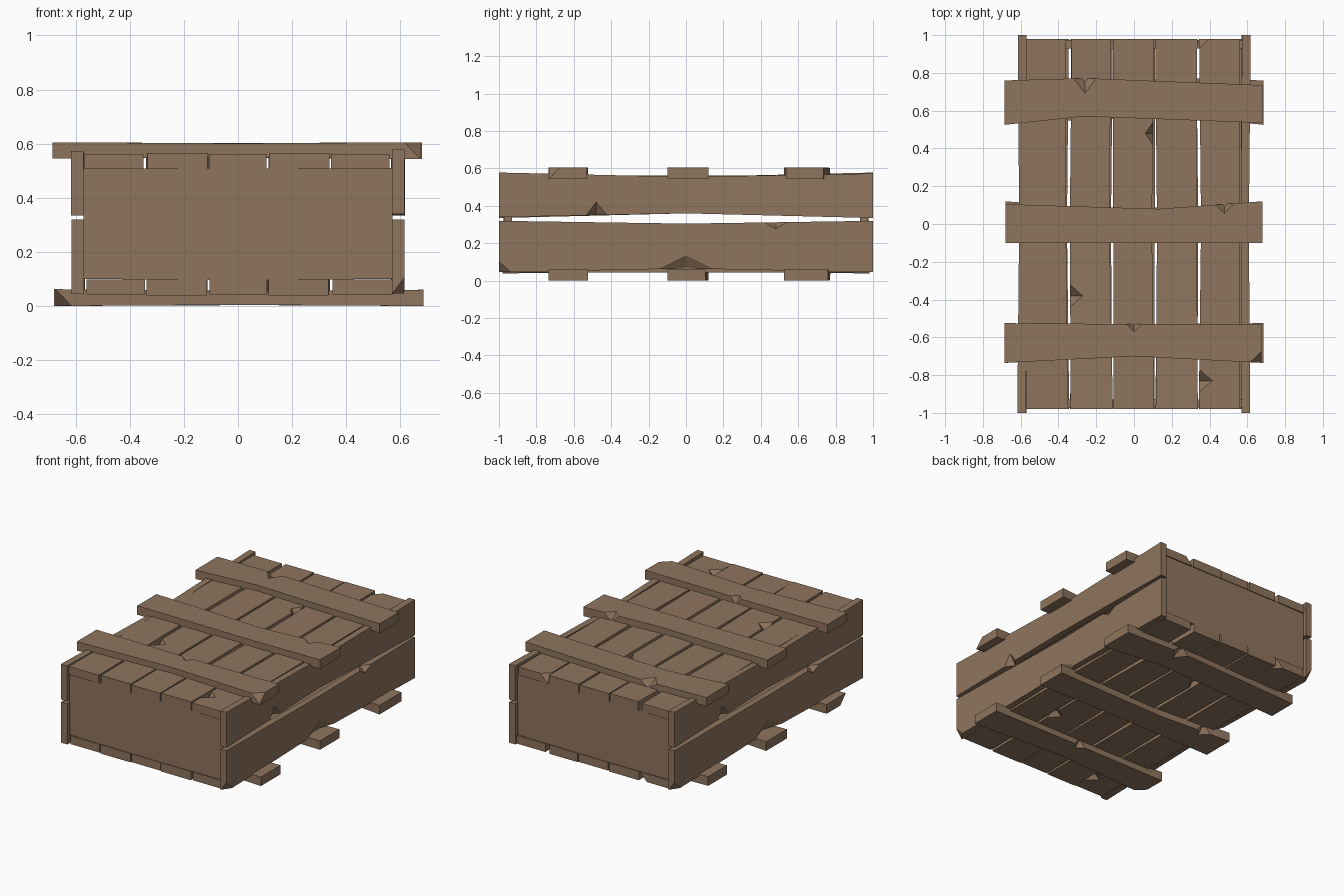
import bpy, bmesh
from mathutils import Vector

if "Cube" in bpy.data.objects:
    bpy.data.objects.remove(bpy.data.objects["Cube"])

wood = bpy.data.materials.new("weathered brown wood")
wood.diffuse_color = (0.275, 0.178, 0.112, 1)
wood.use_nodes = True
wood.node_tree.nodes["Principled BSDF"].inputs["Base Color"].default_value = wood.diffuse_color

# Where the length (t), width (u) and thickness (v) of a plank point
AXES = {
    "across": lambda t, u, v: (t, u, v),   # length x, width y, thickness z
    "along": lambda t, u, v: (u, t, v),    # length y, width x, thickness z
    "wall": lambda t, u, v: (v, t, u),     # length y, width z, thickness x
    "end": lambda t, u, v: (t, v, u),      # length x, width z, thickness y
}
same = lambda x, y, z: (x, y, z)
underside = lambda x, y, z: (-x, y, 0.605 - z)
half_turn = lambda x, y, z: (-x, -y, z)


def plank(name, axes, secs, chips=(), place=same):
    """Loft a slightly warped board through sections (t, u0, u1, v0, v1).
    A chip (t, side, half_width, depth) dents one outer long edge."""
    ts = {s[0] for s in secs}
    for t, side, w, d in chips:
        ts |= {q for q in (t - w, t, t + w) if secs[0][0] <= q <= secs[-1][0]}
    ts = sorted(ts)
    bm = bmesh.new()
    rings, moved = [], set()
    for t in ts:
        k = next(i for i in range(len(secs) - 1) if t <= secs[i + 1][0])
        a, b = secs[k], secs[k + 1]
        f = (t - a[0]) / (b[0] - a[0])
        u0, u1, v0, v1 = [a[j] + (b[j] - a[j]) * f for j in range(1, 5)]
        pts = [[u0, v0], [u1, v0], [u1, v1], [u0, v1]]
        dents = []
        for ct, side, w, d in chips:
            if ct == t:
                c = 2 if side > 0 else 3
                pts[c][0] -= side * d
                dents.append(c)
        ring = [bm.verts.new(Vector(place(*AXES[axes](t, *p)))) for p in pts]
        moved |= {ring[c] for c in dents}
        rings.append(ring)
    for r, s in zip(rings, rings[1:]):
        for c in range(4):
            A, B, C, D = r[c], r[(c + 1) % 4], s[(c + 1) % 4], s[c]
            if A in moved or C in moved:
                tris = [(A, B, D), (B, C, D)]
            elif B in moved or D in moved:
                tris = [(A, B, C), (A, C, D)]
            else:
                tris = [(A, B, C, D)]
            for f in tris:
                bm.faces.new(f)
    bm.faces.new(rings[0])
    bm.faces.new(rings[-1])
    bmesh.ops.recalc_face_normals(bm, faces=bm.faces)
    me = bpy.data.meshes.new(name)
    bm.to_mesh(me)
    bm.free()
    me.materials.append(wood)
    bpy.context.collection.objects.link(bpy.data.objects.new(name, me))


# Lid and base: five long slats (front, middle, back edges) and their chips
slats = [
    ((-.57, -.35), (-.57, -.36), (-.57, -.36), []),
    ((-.335, -.112), (-.34, -.13), (-.33, -.122), [(-.38, -1, .06, .065)]),
    ((-.108, .105), (-.11, .095), (-.112, .105), [(.48, 1, .06, .04)]),
    ((.115, .338), (.122, .332), (.112, .335), []),
    ((.343, .56), (.355, .56), (.345, .56), [(-.83, -1, .06, .07), (.98, -1, .05, .05)]),
]
# Cross battens: left, bend and right sections (x, y0, y1) and chips
battens = [
    ((-.685, -.735, -.525), (0, -.70, -.53), (.675, -.735, -.53),
     [(0, 1, .04, .04), (.675, -1, .06, .06)]),
    ((-.68, -.10, .105), (.13, -.10, .08), (.68, -.10, .12), [(.48, 1, .05, .05)]),
    ((-.685, .525, .76), (-.26, .57, .772), (.68, .535, .735), [(-.26, 1, .06, .08)]),
]
for label, place in (("lid", same), ("base", underside)):
    for i, (f, m, b, chips) in enumerate(slats):
        lift = .004 * (i % 2)
        secs = [(-.98, *f, .507, .562 + lift), (0, *m, .507, .562 - lift),
                (.98, *b, .507, .562 + lift)]
        plank(f"{label}_slat_{i + 1}", "along", secs, chips, place)
    for i, (l, m, r, chips) in enumerate(battens):
        secs = [(*l, .545, .605), (*m, .55, .601), (*r, .543, .605)]
        plank(f"{label}_batten_{i + 1}", "across", secs, chips, place)

# Side walls: two boards each
for label, place in (("right", same), ("left", half_turn)):
    plank(f"{label}_upper_board", "wall",
          [(-1, .34, .578, .57, .615), (0, .36, .555, .565, .608), (1, .335, .573, .572, .618)],
          [(-.48, -1, .055, .07)], place)
    plank(f"{label}_lower_board", "wall",
          [(-1, .045, .32, .57, .615), (0, .065, .305, .565, .608), (1, .045, .32, .57, .615)],
          [(0, -1, .15, .07), (.48, 1, .06, .035), (-1, -1, .06, .06)], place)

# End panels closing the front and back
for label, place in (("back", same), ("front", half_turn)):
    plank(f"{label}_panel", "end",
          [(-.572, .10, .51, .93, .972), (0, .095, .507, .93, .976), (.572, .10, .51, .93, .972)],
          (), place)
